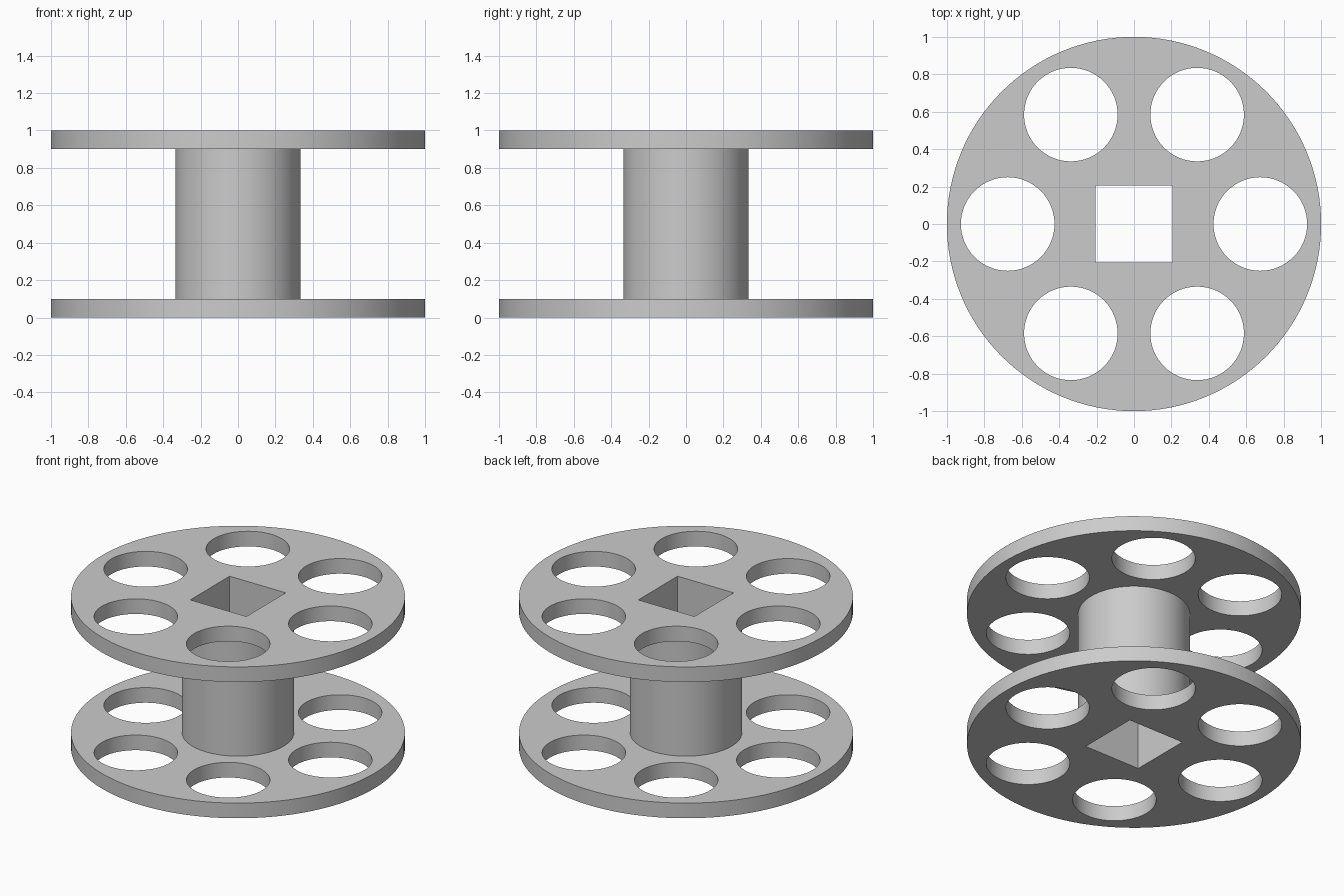
import bpy
import bmesh
from math import cos, sin, radians, tau
from mathutils import Vector

cube = bpy.data.objects.get("Cube")
if cube:
    bpy.data.objects.remove(cube, do_unlink=True)

FLANGE_R, HUB_R = 1.0, 0.335
HEIGHT, FLANGE_T = 1.0, 0.1
HOLE_R, HOLE_RING = 0.25, 0.675
BORE = 0.41

# Plain grey plastic
grey = bpy.data.materials.new("grey")
grey.use_nodes = True
colour = (0.6, 0.6, 0.6, 1)
grey.diffuse_color = colour
grey.node_tree.nodes["Principled BSDF"].inputs["Base Color"].default_value = colour


def make_spool():
    """Two flanges and the hub, turned from one profile."""
    profile = [(FLANGE_R, 0), (FLANGE_R, FLANGE_T), (HUB_R, FLANGE_T),
               (HUB_R, HEIGHT - FLANGE_T), (FLANGE_R, HEIGHT - FLANGE_T),
               (FLANGE_R, HEIGHT)]
    bm = bmesh.new()
    verts = [bm.verts.new((r, 0, z)) for r, z in profile]
    edges = [bm.edges.new(pair) for pair in zip(verts, verts[1:])]
    bmesh.ops.spin(bm, geom=verts + edges, cent=(0, 0, 0), axis=(0, 0, 1),
                   angle=tau, steps=128, use_duplicate=False)
    bmesh.ops.remove_doubles(bm, verts=bm.verts, dist=0.0001)
    bmesh.ops.holes_fill(bm, edges=bm.edges, sides=0)
    bmesh.ops.recalc_face_normals(bm, faces=bm.faces)
    mesh = bpy.data.meshes.new("spool")
    bm.to_mesh(mesh)
    bm.free()
    mesh.materials.append(grey)
    obj = bpy.data.objects.new("spool", mesh)
    bpy.context.collection.objects.link(obj)
    return obj


def cut(target, cutter):
    """Subtract the cutter from the target and discard it."""
    mod = target.modifiers.new("cut", "BOOLEAN")
    mod.operation = "DIFFERENCE"
    mod.solver = "EXACT"
    mod.object = cutter
    cutter.hide_render = True
    bpy.ops.object.select_all(action="DESELECT")
    bpy.context.view_layer.objects.active = target
    target.select_set(True)
    bpy.ops.object.modifier_apply(modifier=mod.name)
    bpy.data.objects.remove(cutter, do_unlink=True)


spool = make_spool()

# Ring of six round holes through both flanges
for i in range(6):
    a = radians(60 * i)
    bpy.ops.mesh.primitive_cylinder_add(
        vertices=64, radius=HOLE_R, depth=HEIGHT * 2,
        location=(HOLE_RING * cos(a), HOLE_RING * sin(a), HEIGHT / 2))
    bpy.context.object.data.materials.append(grey)
    cut(spool, bpy.context.object)

# Square bore along the axis
bpy.ops.mesh.primitive_cube_add(size=1, location=(0, 0, HEIGHT / 2))
bore = bpy.context.object
bore.name = "bore_cutter"
bore.scale = Vector((BORE, BORE, HEIGHT * 2))
bore.data.materials.append(grey)
cut(spool, bore)

bpy.ops.object.select_all(action="DESELECT")
bpy.context.view_layer.objects.active = spool
spool.select_set(True)
bpy.ops.object.shade_smooth_by_angle(angle=radians(30))
